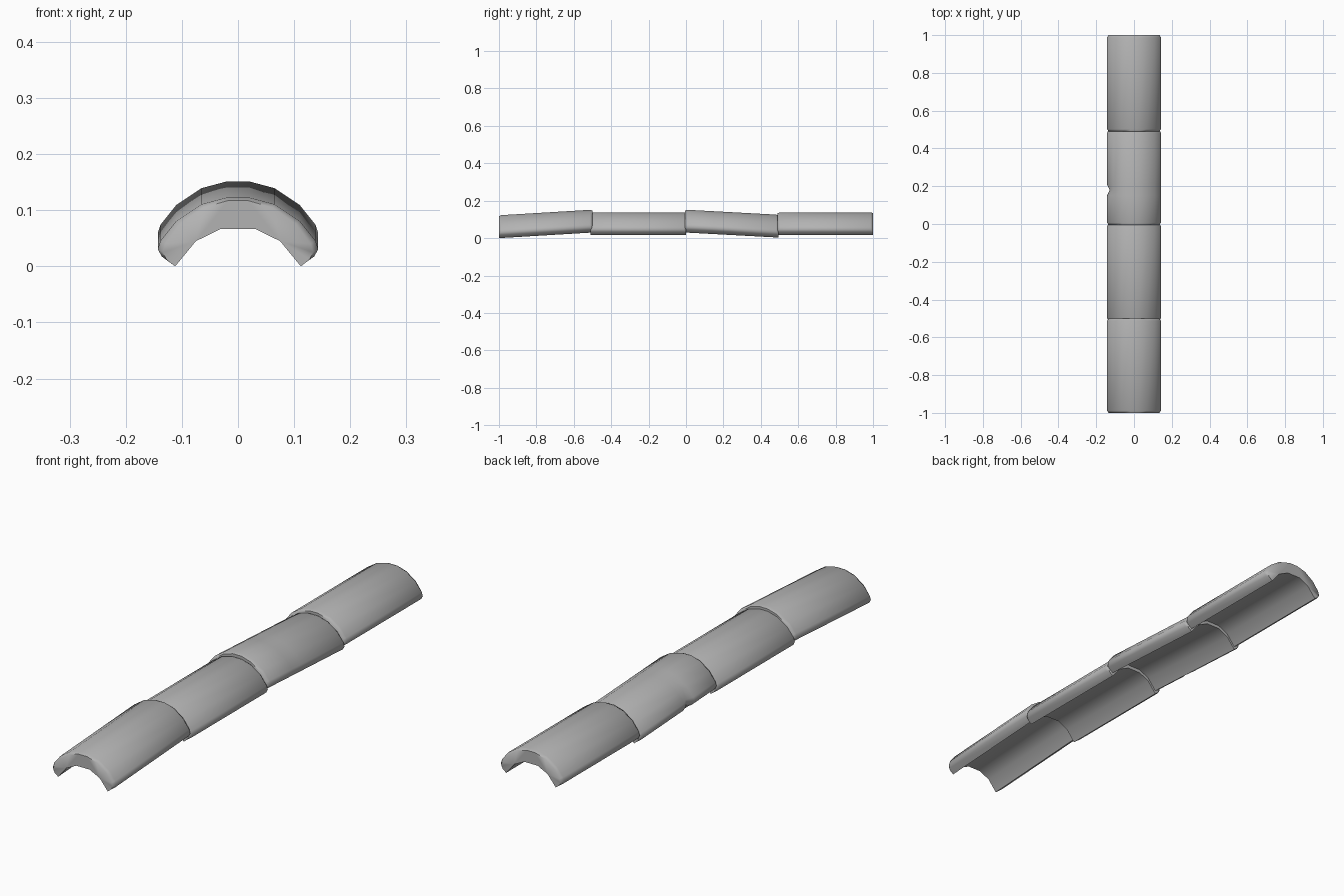
import bpy, bmesh, math

if "Cube" in bpy.data.objects:
    bpy.data.objects.remove(bpy.data.objects["Cube"], do_unlink=True)

clay = bpy.data.materials.new("grey clay")
clay.use_nodes = True
grey = (0.45, 0.45, 0.45, 1)
clay.diffuse_color = grey
clay.node_tree.nodes["Principled BSDF"].inputs["Base Color"].default_value = grey

# Half of the arch section, from outer crown round the foot to inner crown
HALF = [(0.02, 0.122), (0.065, 0.11), (0.11, 0.08), (0.138, 0.045), (0.143, 0.03),
        (0.136, 0.017), (0.112, 0), (0.075, 0.045), (0.03, 0.067)]
ARCH = HALF + [(-x, z) for x, z in reversed(HALF)]
CENTRE = 0.095      # height of the section's mid thickness at the crown
EDGE = 0.012        # rounding at the tile ends


def ring(bm, y, lift, inset=0.0, dent=0.0):
    """One arch cross-section, optionally drawn in at the rim or chipped on the right."""
    verts = []
    n = len(HALF)
    for i, (x, z) in enumerate(ARCH):
        ox, oz = ARCH[len(ARCH) // 2 - 1 - i if i < n else 3 * n - 1 - i]
        k = inset
        outer = i < 6 or i >= len(ARCH) - 6
        if outer:
            x, z = x * (1 - k * 0.25), z - k * 0.02
        if dent and x < -0.13:
            x += dent
        verts.append(bm.verts.new((x, y, z + lift)))
    return verts


def tile(name, y0, y1, lift0, lift1, chip=None):
    """A curved roof tile running along y with its own slope."""
    bm = bmesh.new()
    stations = [(y0, 0.25, 0), (y0 + EDGE, 0, 0), (y1 - EDGE, 0, 0), (y1, 0.25, 0)]
    if chip:
        stations += [(chip - 0.03, 0, 0), (chip, 0, 0.014), (chip + 0.03, 0, 0)]
    rings = []
    for y, inset, dent in sorted(stations):
        t = (y - y0) / (y1 - y0)
        rings.append(ring(bm, y, lift0 + (lift1 - lift0) * t, inset, dent))
    n = len(ARCH)
    for a, b in zip(rings, rings[1:]):
        for i in range(n):
            j = (i + 1) % n
            bm.faces.new((a[i], a[j], b[j], b[i]))
    # End caps as quad strips between the outer and inner curve
    for r in (rings[0], rings[-1]):
        h = n // 2
        bm.faces.new((r[0], r[n - 1], r[h], r[h - 1]))
        for s in (r[:h], r[h:][::-1]):
            bm.faces.new((s[0], s[1], s[7], s[8]))
            bm.faces.new((s[1], s[2], s[7]))
            bm.faces.new((s[2], s[3], s[7]))
            bm.faces.new((s[3], s[4], s[5], s[6], s[7]))
    bmesh.ops.recalc_face_normals(bm, faces=bm.faces)
    mesh = bpy.data.meshes.new(name)
    bm.to_mesh(mesh)
    bm.free()
    mesh.materials.append(clay)
    obj = bpy.data.objects.new(name, mesh)
    bpy.context.collection.objects.link(obj)
    bpy.ops.object.select_all(action="DESELECT")
    obj.select_set(True)
    bpy.context.view_layer.objects.active = obj
    bpy.ops.object.shade_smooth_by_angle(angle=math.radians(60))


# Four tiles in a row, alternately tilted and level
tile("front_tile", -1.0, -0.5, 0.0, 0.03)
tile("front_middle_tile", -0.51, 0.0, 0.016, 0.016)
tile("back_middle_tile", -0.005, 0.495, 0.03, 0.003, chip=0.18)
tile("back_tile", 0.49, 1.0, 0.016, 0.016)
